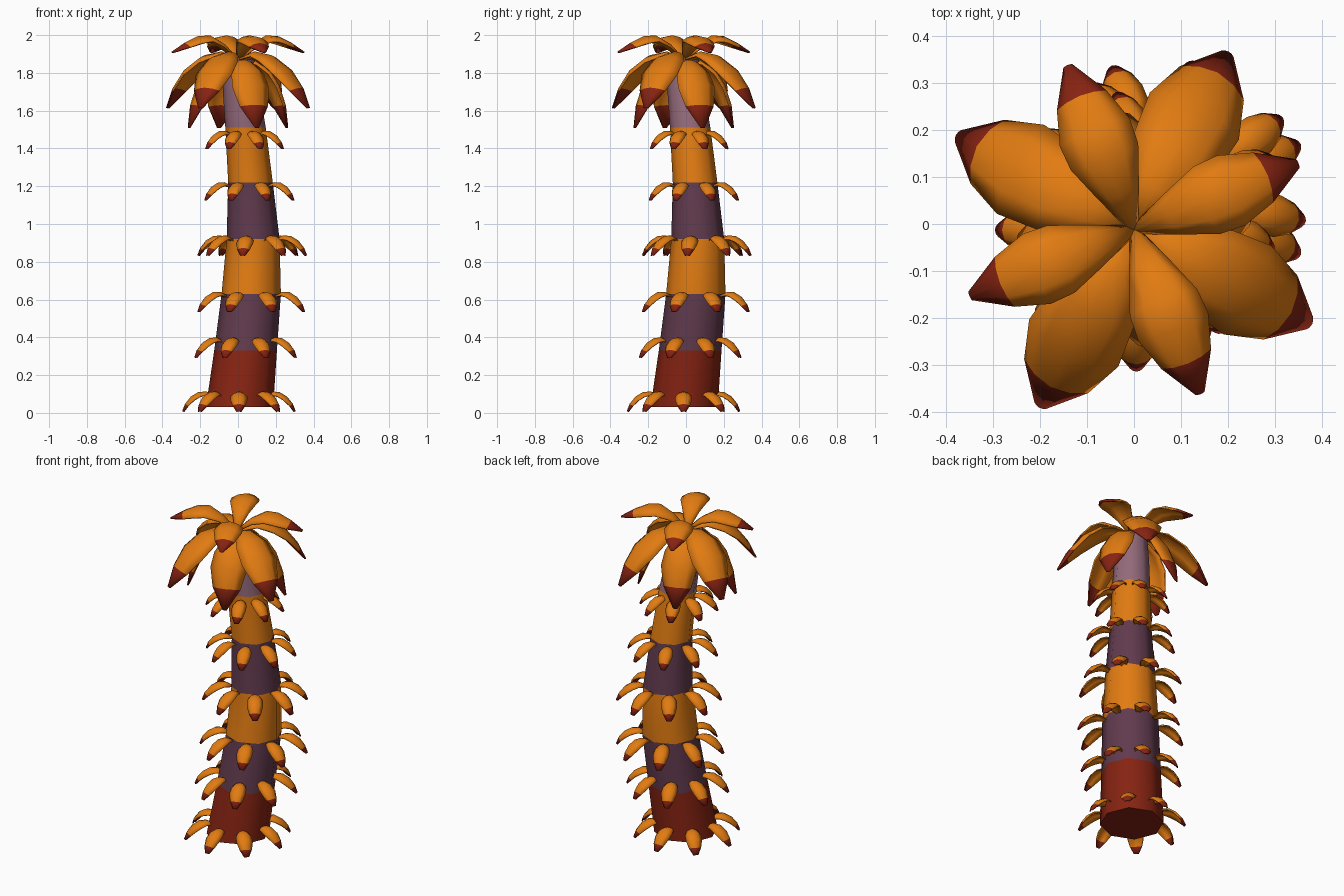
import bpy, bmesh, math
from mathutils import Vector

if "Cube" in bpy.data.objects:
    bpy.data.objects.remove(bpy.data.objects["Cube"])


def material(name, rgb):
    m = bpy.data.materials.new(name)
    m.diffuse_color = (*rgb, 1)
    m.use_nodes = True
    m.node_tree.nodes["Principled BSDF"].inputs["Base Color"].default_value = m.diffuse_color
    return m


ORANGE = material("orange", (0.76, 0.20, 0.006))
RED = material("dark red", (0.24, 0.017, 0.006))
PURPLE = material("dark purple", (0.12, 0.043, 0.075))
MAUVE = material("mauve", (0.30, 0.145, 0.20))


def finish(name, bm, mats, angle=40):
    bmesh.ops.recalc_face_normals(bm, faces=bm.faces)
    me = bpy.data.meshes.new(name)
    bm.to_mesh(me)
    bm.free()
    for m in mats:
        me.materials.append(m)
    me.shade_smooth()
    me.set_sharp_from_angle(angle=math.radians(angle))
    ob = bpy.data.objects.new(name, me)
    bpy.context.collection.objects.link(ob)
    return ob


# Curved tapering trunk: (z, centre x, radius); it leans along the x = y diagonal
AXIS = [(0.03, 0.008, 0.178), (0.33, 0.04, 0.166), (0.63, 0.07, 0.157), (0.92, 0.08, 0.14),
        (1.22, 0.066, 0.118), (1.51, 0.04, 0.107), (1.70, 0.018, 0.098), (1.87, 0.0, 0.085)]
SHIFT = -0.018
bm = bmesh.new()
rings = []
for z, c, r in AXIS:
    rings.append([bm.verts.new((c + r * math.cos(k * math.pi / 4),
                                c + SHIFT + r * math.sin(k * math.pi / 4), z)) for k in range(8)])
band = [0, 1, 2, 1, 2, 3, 3]  # colour of each height band
for i in range(len(rings) - 1):
    for k in range(8):
        n = (k + 1) % 8
        f = bm.faces.new((rings[i][k], rings[i][n], rings[i + 1][n], rings[i + 1][k]))
        f.material_index = band[i]
bm.faces.new(rings[0][::-1])
bm.faces.new(rings[-1]).material_index = 3
finish("trunk", bm, [RED, PURPLE, ORANGE, MAUVE], 60)


def leaves(name, centre, profile, angles, fold, thick):
    """Arched leaves; profile = (radius, height, half width), last span is the red tip."""
    bm = bmesh.new()
    for a in angles:
        out = Vector((math.cos(a), math.sin(a), 0))
        side = Vector((-out.y, out.x, 0))
        rows = []
        for i, (r, z, w) in enumerate(profile):
            p, q = profile[max(i - 1, 0)], profile[min(i + 1, len(profile) - 1)]
            t = Vector((q[0] - p[0], q[1] - p[1])).normalized()
            row = []
            for j in (-1, -0.55, 0, 0.55, 1):
                d = fold * w * j * j
                row.append(bm.verts.new(Vector(centre) + out * (r + t.y * d)
                                        + side * (w * j) + Vector((0, 0, z - t.x * d))))
            rows.append(row)
        for i in range(len(rows) - 1):
            for j in range(4):
                f = bm.faces.new((rows[i][j], rows[i + 1][j], rows[i + 1][j + 1], rows[i][j + 1]))
                f.material_index = int(i == len(rows) - 2)
    ob = finish(name, bm, [ORANGE, RED])
    s = ob.modifiers.new("thickness", "SOLIDIFY")
    s.thickness = thick
    s.offset = 0


# Rings of eight small leaves: (top z, centre x, reach, turn in degrees)
for n, (z, c, reach, turn) in enumerate([
        (0.112, 0.005, 0.298, 0), (0.398, 0.04, 0.29, 22.5), (0.64, 0.07, 0.305, 22.5),
        (0.938, 0.075, 0.292, -10), (1.22, 0.06, 0.255, 22.5), (1.492, 0.035, 0.222, 22.5)]):
    k = 0.9 if n > 3 else 1
    prof = [(reach - k * r, z - k * h, k * w) for r, h, w in (
        (0.165, 0.02, 0.012), (0.125, 0.002, 0.032), (0.085, 0.004, 0.043), (0.045, 0.028, 0.043),
        (0.015, 0.066, 0.032), (0.0, 0.104, 0.012))]
    leaves(f"leaf_ring_{n + 1}", (c, c + SHIFT, 0), prof,
           [math.radians(turn + 45 * i) for i in range(8)], 0.55, 0.006)

# Crown: three tiers of four large fronds
top = (0, -0.012, 0)
quad = lambda a: [math.radians(a + 90 * i) for i in range(4)]
leaves("crown_upper_fronds", top,
       [(0.0, 1.87, 0.008), (0.08, 1.95, 0.045), (0.16, 1.995, 0.075), (0.23, 1.99, 0.078),
        (0.305, 1.955, 0.055), (0.375, 1.91, 0.008)], quad(22), 0.4, 0.008)
leaves("crown_middle_fronds", top,
       [(0.0, 1.87, 0.008), (0.10, 1.91, 0.055), (0.20, 1.89, 0.095), (0.30, 1.82, 0.105),
        (0.375, 1.72, 0.075), (0.425, 1.615, 0.012)], quad(-28), 0.4, 0.008)
leaves("crown_lower_fronds", top,
       [(0.0, 1.87, 0.008), (0.09, 1.865, 0.055), (0.165, 1.82, 0.09), (0.22, 1.74, 0.102),
        (0.26, 1.63, 0.078), (0.28, 1.51, 0.01)], quad(21), 0.4, 0.008)
